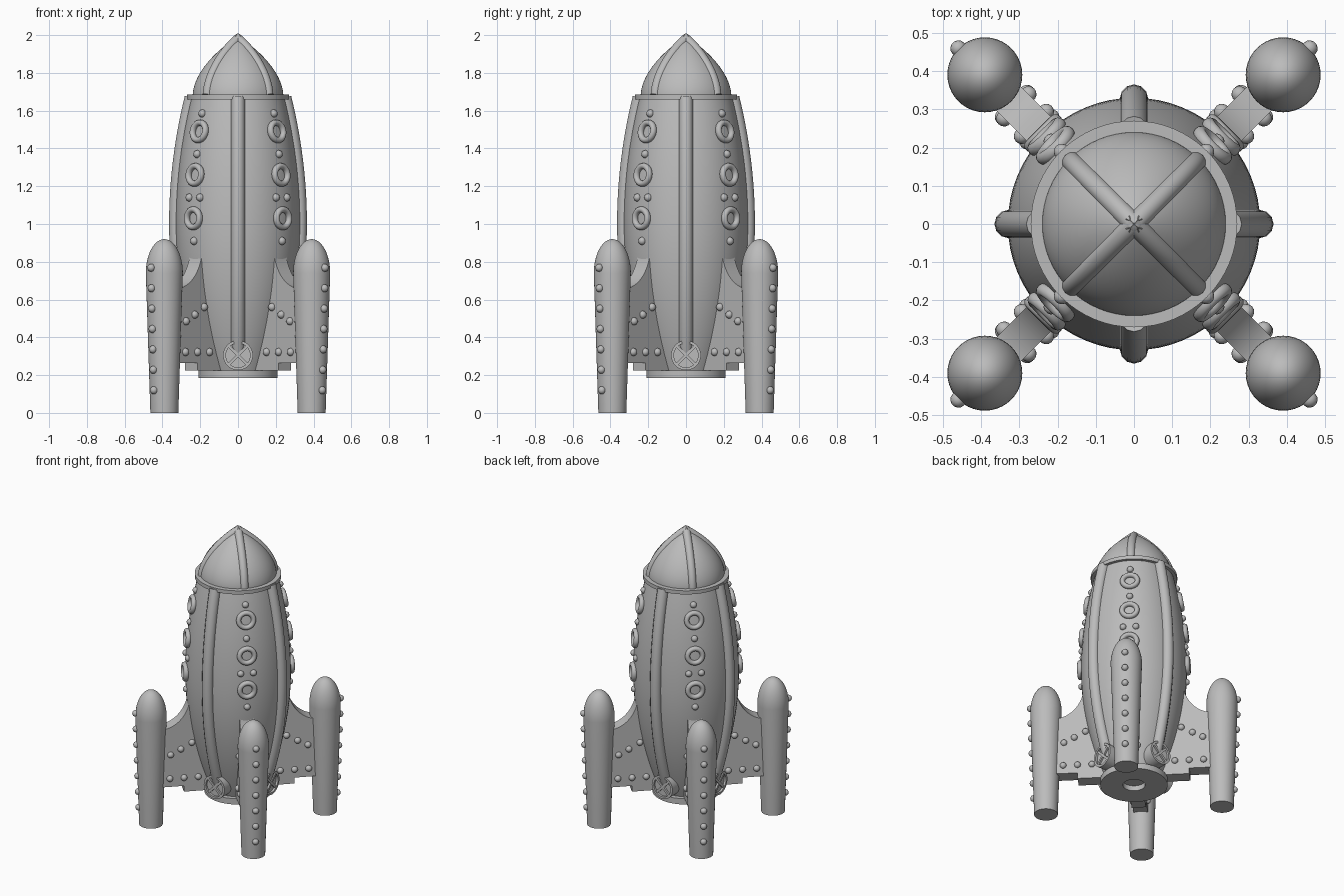
import bpy, bmesh
from math import pi, sin, cos, radians
from mathutils import Vector, Matrix

if "Cube" in bpy.data.objects:
    bpy.data.objects.remove(bpy.data.objects["Cube"])

grey = bpy.data.materials.new("plain_grey")
grey.use_nodes = True
COLOUR = (0.5, 0.5, 0.5, 1)
grey.diffuse_color = COLOUR
grey.node_tree.nodes["Principled BSDF"].inputs["Base Color"].default_value = COLOUR

DIAGONALS = [radians(45 + 90 * i) for i in range(4)]
SIDES = [radians(90 * i) for i in range(4)]


def finish(bm, name, sharp=35):
    bmesh.ops.recalc_face_normals(bm, faces=bm.faces)
    mesh = bpy.data.meshes.new(name)
    bm.to_mesh(mesh)
    bm.free()
    mesh.materials.append(grey)
    ob = bpy.data.objects.new(name, mesh)
    bpy.context.collection.objects.link(ob)
    bpy.ops.object.select_all(action='DESELECT')
    ob.select_set(True)
    bpy.context.view_layer.objects.active = ob
    bpy.ops.object.shade_smooth_by_angle(angle=radians(sharp))
    return ob


def lathe(name, profile, closed=False, steps=64):
    bm = bmesh.new()
    vs = [bm.verts.new((r, 0, z)) for r, z in profile]
    edges = [bm.edges.new(p) for p in zip(vs, vs[1:])]
    if closed:
        edges.append(bm.edges.new((vs[-1], vs[0])))
    bmesh.ops.spin(bm, geom=vs + edges, cent=(0, 0, 0), axis=(0, 0, 1),
                   angle=2 * pi, steps=steps)
    bmesh.ops.remove_doubles(bm, verts=bm.verts, dist=0.0001)
    return finish(bm, name)


def copies(ob, matrices):
    """Place the object at the first matrix and linked copies at the rest."""
    for i, m in enumerate(matrices):
        c = ob if i == 0 else ob.copy()
        if i:
            bpy.context.collection.objects.link(c)
        c.matrix_world = m


def turn(a):
    return Matrix.Rotation(a, 4, 'Z')


def rib(name, path, depth, angles):
    """Round strip following a radius/height path."""
    cu = bpy.data.curves.new(name, 'CURVE')
    cu.dimensions = '3D'
    cu.bevel_depth = depth
    cu.bevel_resolution = 4
    cu.use_fill_caps = True
    sp = cu.splines.new('POLY')
    sp.points.add(len(path) - 1)
    for p, (r, z) in zip(sp.points, path):
        p.co = (r, 0, z, 1)
    sp.use_smooth = True
    cu.materials.append(grey)
    ob = bpy.data.objects.new(name, cu)
    bpy.context.collection.objects.link(ob)
    copies(ob, [turn(a) for a in angles])


def body_r(z):
    return 0.33 - (0.184 if z > 1 else 0.25) * (z - 1) ** 2


def nose_r(z):
    t = min(1, (z - 1.68) / 0.31)
    return 0.24 * max(0, 1 - t ** 1.8) ** 0.9


def span(a, b, n):
    return [a + (b - a) * i / n for i in range(n + 1)]


# Hull, collar, nose cone and engine ring
lathe("hull", [(0, 0.22)] + [(body_r(z), z) for z in span(0.22, 1.67, 32)] + [(0, 1.67)])
lathe("collar", [(0.22, 1.66), (0.27, 1.66), (0.27, 1.685), (0.22, 1.685)], True)
lathe("nose_cone", [(nose_r(z), z) for z in span(1.68, 1.99, 24)])
lathe("engine_ring", [(0.07, 0.185), (0.21, 0.185), (0.21, 0.225), (0.07, 0.225)], True)

# Raised strips on hull and nose
rib("hull_strip", [(body_r(z) - 0.002, z) for z in span(0.26, 1.67, 30)], 0.037, SIDES)
rib("nose_strip", [(nose_r(z) - 0.012, z - 0.005) for z in span(1.69, 1.99, 24)], 0.027, DIAGONALS)

# Legs with domed tops
dome = [(0.098 * cos(t), 0.74 + 0.18 * sin(t)) for t in span(0, pi / 2, 12)]
leg = lathe("leg", [(0, 0), (0.074, 0)] + dome, steps=40)
LEG_R = 0.39 * 2 ** 0.5
copies(leg, [turn(a) @ Matrix.Translation((LEG_R, 0, 0)) for a in DIAGONALS])

# Fins with a concave top edge
HALF = 0.045
arc = [(0.5 - 0.19 * cos(t), 0.89 - 0.23 * sin(t)) for t in span(0, pi / 2, 12)]
outline = [(0.1, 0.225), (0.1, 0.89)] + arc + [(0.5, 0.265), (0.35, 0.265), (0.35, 0.225)]
bm = bmesh.new()
face = bm.faces.new([bm.verts.new((r, -HALF, z)) for r, z in outline])
ext = bmesh.ops.extrude_face_region(bm, geom=[face])
bmesh.ops.translate(bm, vec=(0, 2 * HALF, 0),
                    verts=[v for v in ext["geom"] if isinstance(v, bmesh.types.BMVert)])
copies(finish(bm, "fin"), [turn(a) for a in DIAGONALS])

# Rivets on legs, fins and hull
spots = []
for i in range(7):
    z = 0.12 + 0.108 * i
    spots.append((LEG_R + 0.074 + 0.024 * min(1, z / 0.74), 0, z))
for s in (-HALF, HALF):
    spots += [(r, s, z) for r, z in ((0.3, 0.56), (0.37, 0.52), (0.435, 0.485))]
    spots += [(r, s, 0.322) for r in (0.26, 0.35, 0.44)]
spots += [(body_r(z), 0, z) for z in (0.91, 1.37, 1.585)]
spots += [(body_r(1.14) - 0.003, s, 1.14) for s in (-0.04, 0.04)]
bm = bmesh.new()
bmesh.ops.create_uvsphere(bm, u_segments=14, v_segments=8, radius=0.021)
copies(finish(bm, "rivet", 60),
       [turn(a) @ Matrix.Translation(p) for a in DIAGONALS for p in spots])

# Porthole rings, lying along the hull slope
ring = lathe("porthole_ring", [(0.047 + 0.016 * cos(t), 0.018 * sin(t))
                               for t in span(0, 2 * pi, 12)[:-1]], True, 32)
places = []
for z in (1.03, 1.26, 1.49):
    slope = (body_r(z + 0.01) - body_r(z - 0.01)) / 0.02
    tilt = Vector((1, 0, -slope)).to_track_quat('Z', 'Y').to_matrix().to_4x4()
    places.append(Matrix.Translation((body_r(z) + 0.005, 0, z)) @ tilt)
copies(ring, [turn(a) @ p for a in DIAGONALS for p in places])

# Round vents with crossed bars at the foot of each hull strip
out = Matrix.Rotation(pi / 2, 4, 'Y')
vents = [turn(a) @ Matrix.Translation((0.2, 0, 0.305)) @ out for a in SIDES]
copies(lathe("vent", [(0, -0.08), (0.079, -0.08), (0.079, 0.06), (0.064, 0.06),
                      (0.064, 0.045), (0, 0.045)], steps=40), vents)
bm = bmesh.new()
for a in (pi / 4, -pi / 4):
    bmesh.ops.create_cube(bm, size=1, matrix=Matrix.Translation((0, 0, 0.05))
                          @ turn(a) @ Matrix.Diagonal((0.132, 0.016, 0.014, 1)))
copies(finish(bm, "vent_bars"), vents)
